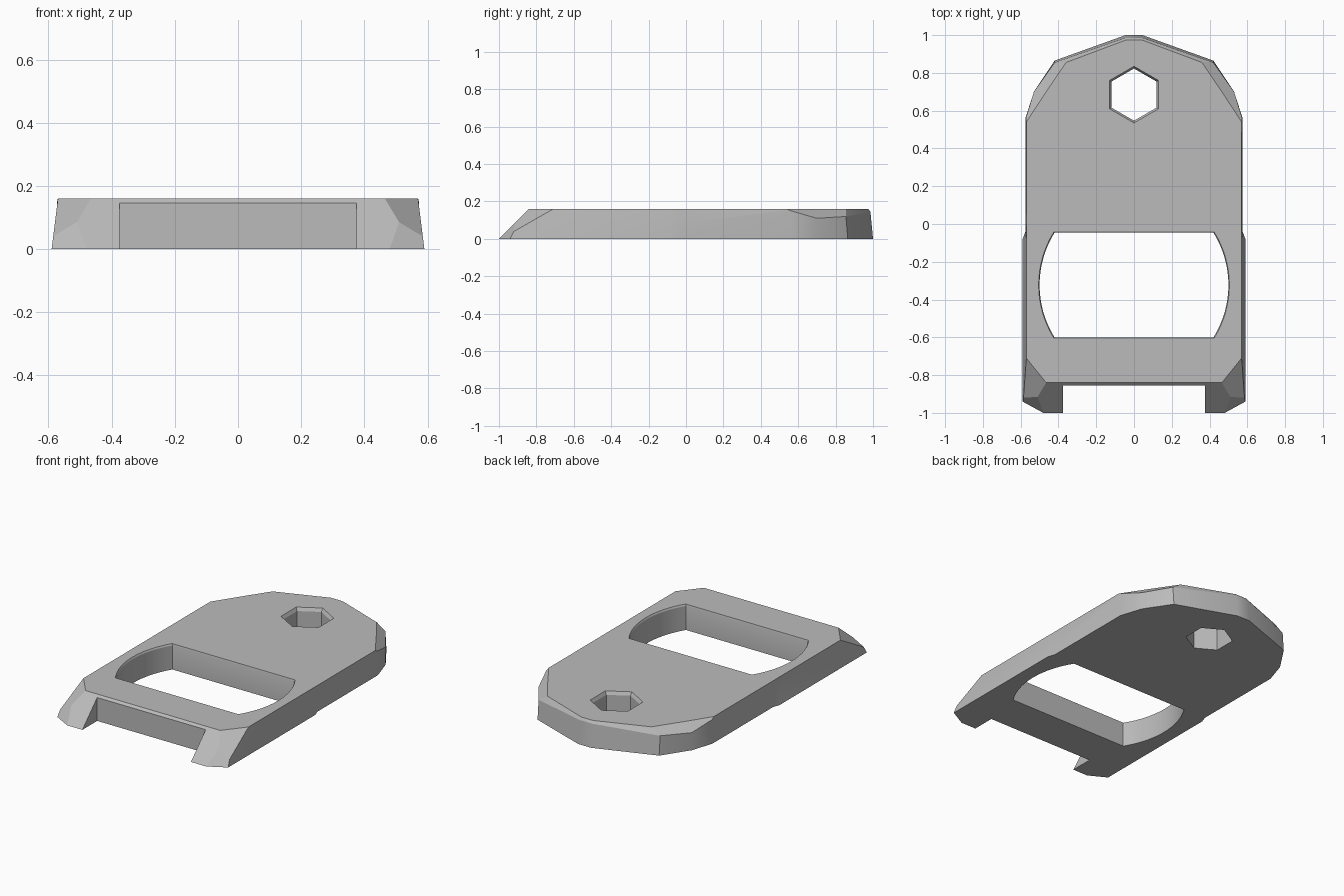
import bpy, bmesh, math

cube = bpy.data.objects.get("Cube")
if cube:
    bpy.data.objects.remove(cube, do_unlink=True)

HEIGHT = 0.16

grey = bpy.data.materials.new("plain grey")
grey.use_nodes = True
colour = (0.5, 0.5, 0.5, 1)
grey.diffuse_color = colour
grey.node_tree.nodes["Principled BSDF"].inputs["Base Color"].default_value = colour


def loft(name, rings):
    """Closed solid through rings that have equal point counts."""
    bm = bmesh.new()
    loops = [[bm.verts.new(p) for p in ring] for ring in rings]
    bm.faces.new(loops[0][::-1])
    bm.faces.new(loops[-1])
    for low, high in zip(loops, loops[1:]):
        for i in range(len(low)):
            j = (i + 1) % len(low)
            bm.faces.new((low[i], low[j], high[j], high[i]))
    bmesh.ops.recalc_face_normals(bm, faces=bm.faces)
    mesh = bpy.data.meshes.new(name)
    bm.to_mesh(mesh)
    bm.free()
    mesh.materials.append(grey)
    obj = bpy.data.objects.new(name, mesh)
    bpy.context.collection.objects.link(obj)
    return obj


def mirrored(half):
    """Complete a right-hand half outline with its mirror image."""
    return half + [(-x, y, z) for x, y, z in reversed(half)]


def hole_cutter(name, outline, centre_y, inset, depth):
    """Through-hole cutter with a small chamfer at the top surface."""
    def ring(offset, z):
        points = []
        for x, y in outline:
            k = 1 + offset / math.hypot(x, y)
            points.append((x * k, centre_y + y * k, z))
        return points
    return loft(name, [ring(-inset, -0.1), ring(-inset, HEIGHT - depth),
                       ring(0, HEIGHT), ring(0, HEIGHT + 0.1)])


# Plate body: lower, shoulder and upper half outlines, front to back
lower = [(x, y, 0) for x, y in (
    (0.48, -1), (0.59, -0.94), (0.59, -0.08), (0.575, -0.04),
    (0.575, 0.56), (0.53, 0.7), (0.42, 0.865), (0.045, 1))]
shoulder = [
    (0.51, -0.915, 0.085), (0.585, -0.92, 0.04), (0.58, -0.08, 0.08),
    (0.573, -0.04, 0.08), (0.573, 0.56, 0.15), (0.53, 0.7, 0.11),
    (0.42, 0.855, 0.12), (0.045, 0.986, 0.145)]
upper = [(x, y, HEIGHT) for x, y in (
    (0.465, -0.84), (0.57, -0.71), (0.57, -0.08), (0.57, -0.04),
    (0.57, 0.54), (0.465, 0.7), (0.36, 0.855), (0.04, 0.975))]
plate = loft("plate", [mirrored(r) for r in (lower, shoulder, upper)])

# Wide opening with bowed ends
radius, half_depth, steps = 0.53, 0.28, 16
swing = math.asin(half_depth / radius)
bow = []
for i in range(steps + 1):
    a = swing * (2 * i / steps - 1)
    bow.append((radius * math.cos(a) - 0.025, radius * math.sin(a)))
window = bow + [(-x, y) for x, y in reversed(bow)]

# Hexagonal hole
hexagon = [(0.15 * math.sin(i * math.pi / 3), 0.15 * math.cos(i * math.pi / 3))
           for i in range(6)]

# Square notch between the front feet
notch = [(-0.375, -1.2), (0.375, -1.2), (0.375, -0.854), (-0.375, -0.854)]

cutters = [
    hole_cutter("window_cutter", window, -0.323, 0.005, 0.01),
    hole_cutter("hexagon_cutter", hexagon, 0.685, 0.012, 0.02),
    loft("notch_cutter", [[(x, y, z) for x, y in notch] for z in (-0.1, 0.3)]),
]

bpy.ops.object.select_all(action="DESELECT")
plate.select_set(True)
bpy.context.view_layer.objects.active = plate
for cutter in cutters:
    cutter.hide_render = True
    cut = plate.modifiers.new(cutter.name, "BOOLEAN")
    cut.operation = "DIFFERENCE"
    cut.solver = "EXACT"
    cut.object = cutter
    bpy.ops.object.modifier_apply(modifier=cut.name)
    bpy.data.objects.remove(cutter, do_unlink=True)

bpy.ops.object.shade_smooth_by_angle(angle=math.radians(20))
